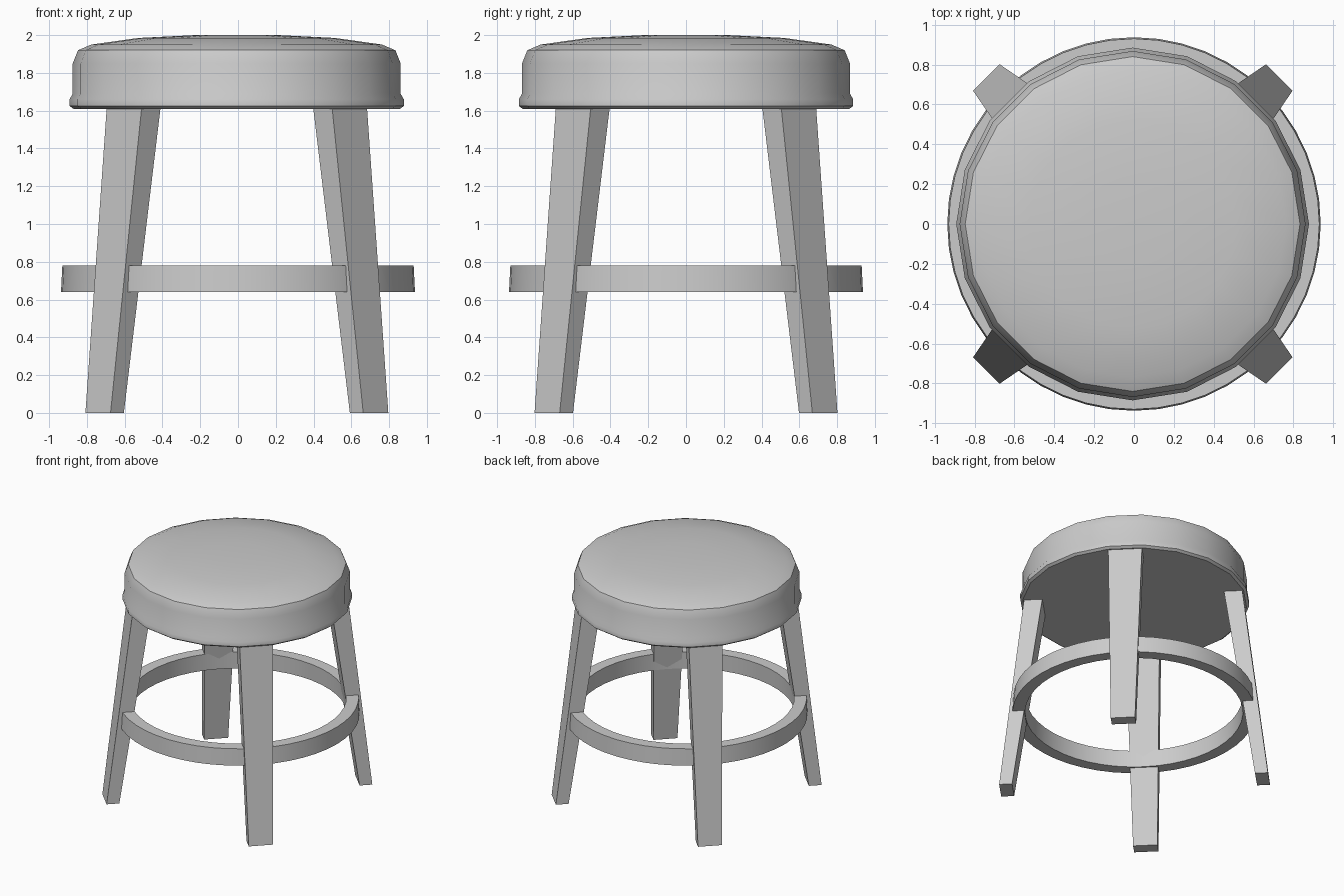
import bpy, math
from math import sin, cos, pi

if "Cube" in bpy.data.objects:
    bpy.data.objects.remove(bpy.data.objects["Cube"])


def make(name, verts, faces, angle=30):
    mesh = bpy.data.meshes.new(name)
    mesh.from_pydata(verts, [], faces)
    ob = bpy.data.objects.new(name, mesh)
    bpy.context.collection.objects.link(ob)
    bpy.ops.object.select_all(action='DESELECT')
    ob.select_set(True)
    bpy.context.view_layer.objects.active = ob
    bpy.ops.object.mode_set(mode='EDIT')
    bpy.ops.mesh.select_all(action='SELECT')
    bpy.ops.mesh.normals_make_consistent(inside=False)
    bpy.ops.object.mode_set(mode='OBJECT')
    bpy.ops.object.shade_smooth_by_angle(angle=math.radians(angle))
    return ob


def lathe(name, profile, sides, closed=False, cx=0.0):
    """Turn (radius, z) points around z; open profiles get end caps."""
    n = len(profile)
    verts = [(cx + r * cos(2 * pi * s / sides), r * sin(2 * pi * s / sides), z)
             for s in range(sides) for r, z in profile]
    faces = [(s * n + i, (s + 1) % sides * n + i,
              (s + 1) % sides * n + (i + 1) % n, s * n + (i + 1) % n)
             for s in range(sides) for i in range(n if closed else n - 1)]
    if not closed:
        faces += [tuple(s * n + e for s in range(sides)) for e in (0, n - 1)]
    return make(name, verts, faces)


# Padded seat with a piped lower rim and shallow dome
lathe("seat", [(0.865, 1.61), (0.885, 1.625), (0.885, 1.66), (0.868, 1.69),
               (0.868, 1.85), (0.84, 1.92), (0.77, 1.95), (0.52, 1.985),
               (0.22, 2.0)], 20, cx=-0.007)

# Round footrest, slightly wider at the bottom
lathe("footrest_ring", [(0.84, 0.64), (0.937, 0.64), (0.93, 0.78), (0.835, 0.78)],
      48, closed=True)

# Four splayed, tapered legs: z, inner radius, outer radius, half width
sections = [(0.0, 0.94, 1.04, 0.094), (1.63, 0.70, 0.842, 0.131)]
for k, name in enumerate(("back_right_leg", "back_left_leg",
                          "front_left_leg", "front_right_leg")):
    a = pi / 4 + k * pi / 2
    verts = [(r * cos(a) - w * sin(a) - 0.006, r * sin(a) + w * cos(a), z)
             for z, ri, ro, hw in sections
             for r, w in ((ri, -hw), (ro, -hw), (ro, hw), (ri, hw))]
    faces = [(3, 2, 1, 0), (4, 5, 6, 7)] + [
        (i, (i + 1) % 4, (i + 1) % 4 + 4, i + 4) for i in range(4)]
    make(name, verts, faces)
